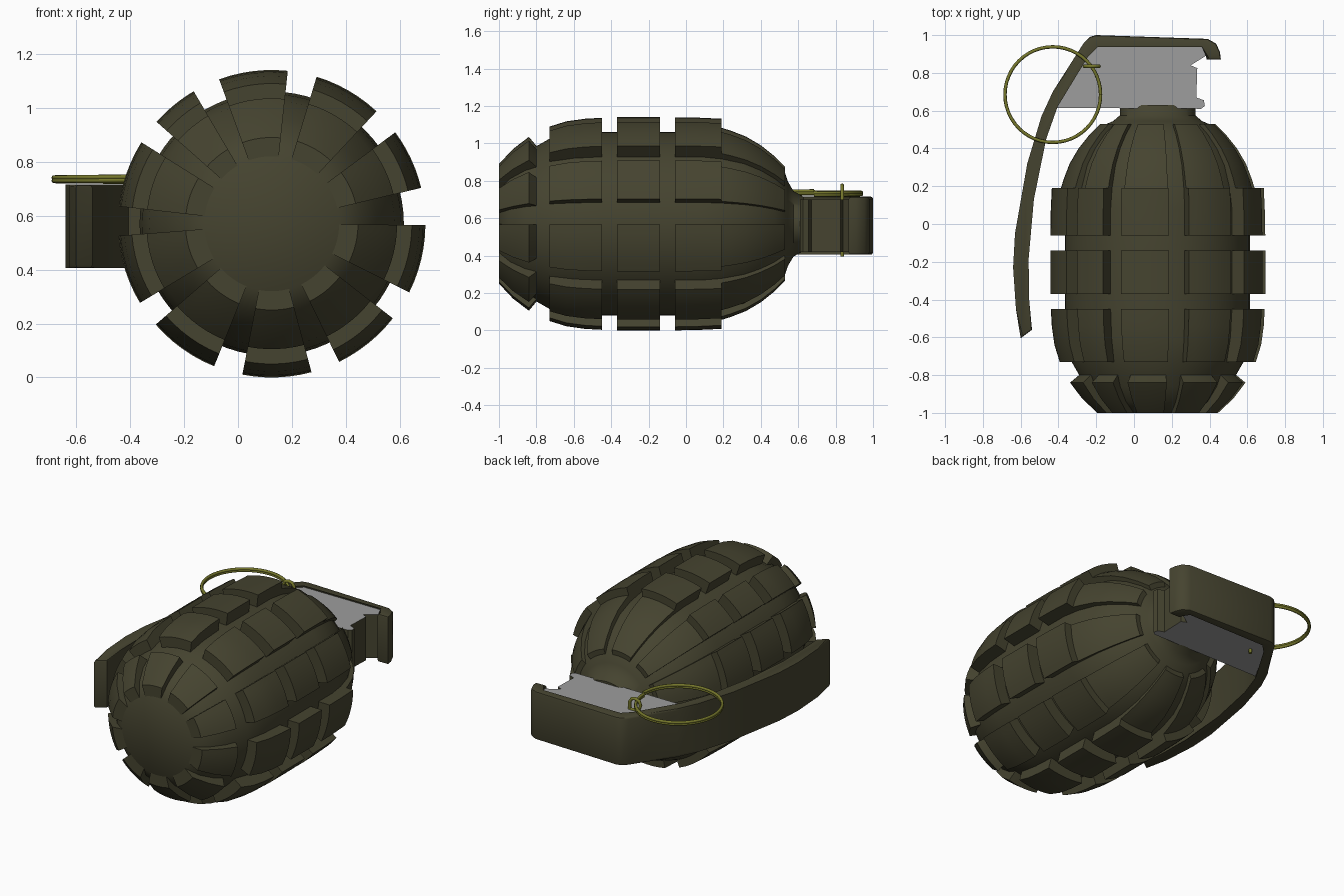
import bpy, bmesh, math

if "Cube" in bpy.data.objects:
    bpy.data.objects.remove(bpy.data.objects["Cube"])

CX, CZ = 0.125, 0.57          # body axis runs along y


def material(name, rgb):
    m = bpy.data.materials.new(name)
    m.diffuse_color = (*rgb, 1)
    m.use_nodes = True
    m.node_tree.nodes["Principled BSDF"].inputs["Base Color"].default_value = m.diffuse_color
    return m


OLIVE = material("olive_drab", (0.06, 0.057, 0.029))
GREY = material("bare_metal_grey", (0.34, 0.34, 0.34))
WIRE = material("yellow_olive_wire", (0.18, 0.185, 0.025))


def finish(name, bm, mats, angle=30):
    bmesh.ops.recalc_face_normals(bm, faces=bm.faces)
    me = bpy.data.meshes.new(name)
    bm.to_mesh(me)
    bm.free()
    ob = bpy.data.objects.new(name, me)
    bpy.context.collection.objects.link(ob)
    for m in mats:
        me.materials.append(m)
    bpy.ops.object.select_all(action='DESELECT')
    ob.select_set(True)
    bpy.context.view_layer.objects.active = ob
    bpy.ops.object.shade_smooth_by_angle(angle=math.radians(angle))
    return ob


def ring_point(r, y, deg, squash=1):
    a = math.radians(deg)
    return (CX + r * math.cos(a), y, CZ + r * math.sin(a) * squash)


# Inner body and neck: lathe around y, neck flattened in z
BODY = [(0.25, -1.0), (0.33, -0.94), (0.39, -0.86), (0.415, -0.8), (0.455, -0.73),
        (0.48, -0.6), (0.49, -0.45), (0.49, 0.08), (0.475, 0.19), (0.44, 0.31),
        (0.39, 0.4), (0.33, 0.475), (0.27, 0.53), (0.235, 0.545), (0.2, 0.575), (0.2, 0.63)]
N = 72
bm = bmesh.new()
rings = []
for r, y in BODY:
    squash = 1 - max(0, y - 0.53) * 2.8
    rings.append([bm.verts.new(ring_point(r, y, 360 * i / N, squash)) for i in range(N)])
for a, b in zip(rings, rings[1:]):
    for i in range(N):
        bm.faces.new((a[i], a[(i + 1) % N], b[(i + 1) % N], b[i]))
bm.faces.new(rings[0])
bm.faces.new(rings[-1])
finish("inner_body", bm, [OLIVE], 40)

# Raised segments: each row sweeps one section over the same angular spans
SPANS = [(84, 110), (47, 73), (13.5, 36.5), (-26.5, -0.5), (-64, -38), (-101, -75),
         (-139, -112), (-175.5, -149), (148, 173.5), (120.5, 138.5)]
ROWS = {
    "front_segments": [(0.25, -1.0), (0.32, -1.0), (0.40, -0.925), (0.465, -0.84),
                       (0.405, -0.79), (0.36, -0.82)],
    "segment_row_1": [(0.42, -0.73), (0.52, -0.73), (0.548, -0.64), (0.562, -0.54),
                      (0.567, -0.45), (0.45, -0.45)],
    "segment_row_2": [(0.45, -0.37), (0.57, -0.37), (0.57, -0.14), (0.45, -0.14)],
    "segment_row_3": [(0.45, -0.06), (0.57, -0.06), (0.568, 0.06), (0.562, 0.19), (0.45, 0.19)],
    "shoulder_segments": [(0.44, 0.185), (0.515, 0.185), (0.498, 0.24), (0.467, 0.32),
                          (0.42, 0.40), (0.36, 0.475), (0.305, 0.53), (0.25, 0.525),
                          (0.32, 0.43), (0.40, 0.31)],
}
STEPS = 6
for name, section in ROWS.items():
    bm = bmesh.new()
    for a0, a1 in SPANS:
        slices = [[bm.verts.new(ring_point(r, y, a0 + (a1 - a0) * k / STEPS)) for r, y in section]
                  for k in range(STEPS + 1)]
        n = len(section)
        for s, t in zip(slices, slices[1:]):
            for i in range(n):
                j = (i + 1) % n
                bm.faces.new((s[i], s[j], t[j], t[i]))
        bm.faces.new(slices[0])
        bm.faces.new(slices[-1])
    finish(name, bm, [OLIVE], 25)


def prism(name, outline, z0, z1, mats, bevel):
    """Outline in x, y extruded from z0 to z1, rims bevelled."""
    bm = bmesh.new()
    low = [bm.verts.new((x, y, z0)) for x, y in outline]
    high = [bm.verts.new((x, y, z1)) for x, y in outline]
    caps = [bm.faces.new(low), bm.faces.new(high)]
    for i in range(len(outline)):
        j = (i + 1) % len(outline)
        bm.faces.new((low[i], low[j], high[j], high[i]))
    if len(mats) > 1:
        for f in caps:
            f.material_index = 1
    if bevel:
        rim = [e for f in caps for e in f.edges]
        bmesh.ops.bevel(bm, geom=rim, offset=bevel, segments=2, affect='EDGES', profile=0.5)
    return finish(name, bm, mats, 35)


# Fuse head: olive sides, bare grey top and bottom
prism("fuse_head", [(-0.42, 0.615), (-0.27, 0.89), (-0.2, 0.96), (0.38, 0.96), (0.38, 0.89),
                    (0.30, 0.84), (0.335, 0.825), (0.33, 0.67), (0.37, 0.655),
                    (0.375, 0.625), (0.355, 0.61)], 0.42, 0.70, [OLIVE, GREY], 0)

# Safety lever: bent strip with a curled lip
prism("safety_lever", [(0.46, 0.87), (0.455, 0.91), (0.435, 0.955), (0.39, 0.98), (-0.2, 1.0),
                       (-0.235, 0.99), (-0.265, 0.96), (-0.43, 0.70), (-0.49, 0.57),
                       (-0.565, 0.32), (-0.63, -0.05), (-0.64, -0.23), (-0.625, -0.45),
                       (-0.60, -0.605), (-0.54, -0.56), (-0.555, -0.40), (-0.57, -0.185),
                       (-0.53, 0.13), (-0.465, 0.45), (-0.405, 0.62), (-0.255, 0.89),
                       (-0.195, 0.95), (0.37, 0.95), (0.385, 0.87)],
      0.405, 0.715, [OLIVE], 0.012)


def wire(name, points, radius):
    cu = bpy.data.curves.new(name, 'CURVE')
    cu.dimensions = '3D'
    cu.bevel_depth = radius
    cu.bevel_resolution = 2
    cu.use_fill_caps = True
    sp = cu.splines.new('POLY')
    sp.points.add(len(points) - 1)
    for p, co in zip(sp.points, points):
        p.co = (*co, 1)
    cu.materials.append(WIRE)
    ob = bpy.data.objects.new(name, cu)
    bpy.context.collection.objects.link(ob)
    bpy.ops.object.select_all(action='DESELECT')
    ob.select_set(True)
    bpy.context.view_layer.objects.active = ob
    bpy.ops.object.convert(target='MESH')
    bpy.ops.object.shade_smooth_by_angle(angle=math.radians(50))


# Pull ring: two-turn coil
wire("pull_ring", [(-0.43 + 0.253 * math.cos(math.tau * i / 48),
                    0.685 + 0.253 * math.sin(math.tau * i / 48),
                    0.724 + 0.022 * i / 96) for i in range(97)], 0.009)

# Safety pin: runs through the head and hooks over the ring
wire("safety_pin", [(-0.185, 0.835, 0.395), (-0.185, 0.835, 0.75), (-0.2, 0.835, 0.77),
                    (-0.225, 0.835, 0.776), (-0.25, 0.835, 0.768), (-0.262, 0.835, 0.74),
                    (-0.25, 0.835, 0.712), (-0.225, 0.835, 0.703), (-0.19, 0.835, 0.70)], 0.01)
